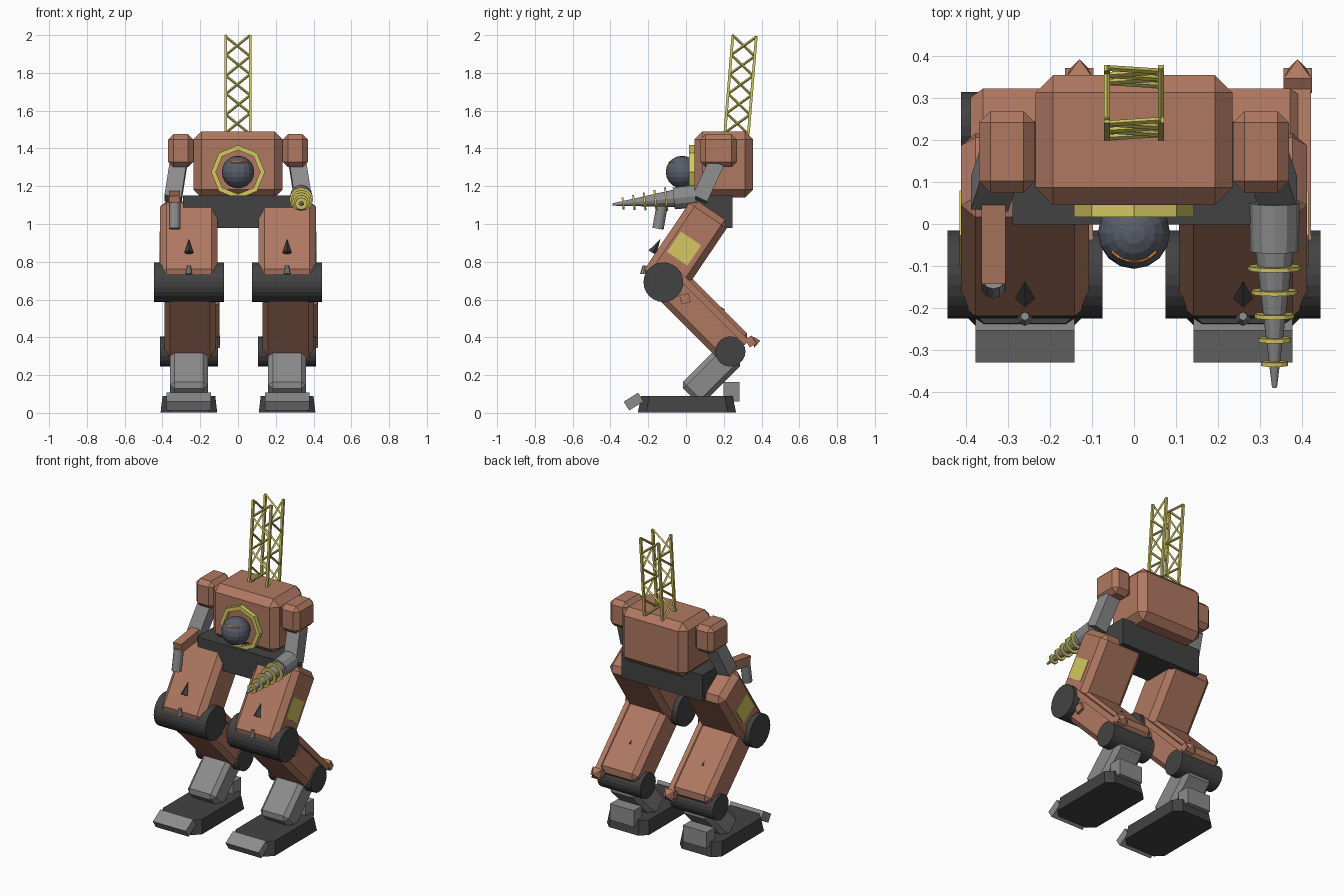
import bpy, bmesh, math
from mathutils import Vector, Matrix

if "Cube" in bpy.data.objects:
    bpy.data.objects.remove(bpy.data.objects["Cube"])


def material(name, rgb):
    m = bpy.data.materials.new(name)
    m.diffuse_color = (*rgb, 1)
    m.use_nodes = True
    m.node_tree.nodes["Principled BSDF"].inputs["Base Color"].default_value = m.diffuse_color
    return m


RUST = material("rust", (0.43, 0.19, 0.12))
YELLOW = material("yellow", (0.66, 0.58, 0.12))
DARK = material("dark", (0.055, 0.055, 0.055))
STEEL = material("steel", (0.26, 0.26, 0.26))
BLUE = material("blue_grey", (0.1, 0.11, 0.14))
ORANGE = material("orange", (0.8, 0.25, 0.04))


def finish(name, bm, mat):
    me = bpy.data.meshes.new(name)
    bm.to_mesh(me)
    bm.free()
    me.materials.append(mat)
    ob = bpy.data.objects.new(name, me)
    bpy.context.collection.objects.link(ob)
    return ob


def box(name, c, size, mat, rx=0, bevel=0, ry=0, upright=False, top=1):
    """Box at c, tilted rx/ry degrees, chamfered (upright: only the z edges), top face scaled."""
    bm = bmesh.new()
    bmesh.ops.create_cube(bm, size=1)
    bmesh.ops.scale(bm, vec=size, verts=bm.verts)
    if bevel:
        edges = [e for e in bm.edges
                 if not upright or abs(e.verts[0].co.z - e.verts[1].co.z) > 1e-4]
        bmesh.ops.bevel(bm, geom=edges, offset=bevel, segments=1, affect='EDGES')
    bmesh.ops.scale(bm, vec=(top, top, 1), verts=[v for v in bm.verts if v.co.z > 0])
    rot = Matrix.Rotation(math.radians(rx), 4, 'X') @ Matrix.Rotation(math.radians(ry), 4, 'Y')
    bm.transform(Matrix.Translation(c) @ rot)
    return finish(name, bm, mat)


def bar(name, a, b, r1, r2, mat, n=12, turn=0):
    """Cylinder or cone from a (radius r1) to b (radius r2)."""
    a, b = Vector(a), Vector(b)
    d = b - a
    bm = bmesh.new()
    bmesh.ops.create_cone(bm, cap_ends=True, segments=n, radius1=r1, radius2=r2, depth=d.length)
    rot = Vector((0, 0, 1)).rotation_difference(d).to_matrix().to_4x4()
    bm.transform(Matrix.Translation((a + b) / 2) @ rot @ Matrix.Rotation(math.radians(turn), 4, 'Z'))
    return finish(name, bm, mat)


# torso and hips
box("torso", (0, 0.2, 1.315), (0.47, 0.31, 0.35), RUST, bevel=0.042)
box("pelvis", (0, 0.122, 1.065), (0.58, 0.246, 0.17), DARK)

# head ball with visor strip
bm = bmesh.new()
bmesh.ops.create_uvsphere(bm, u_segments=16, v_segments=10, radius=0.086)
bm.transform(Matrix.Translation((0, -0.021, 1.275)))
finish("head", bm, BLUE)
arc = [math.radians(t) for t in range(-140, -39, 20)]
for t0, t1 in zip(arc, arc[1:]):
    p, q = [(0.069 * math.cos(t), -0.021 + 0.069 * math.sin(t), 1.326) for t in (t0, t1)]
    bar("visor", p, q, 0.004, 0.004, ORANGE, 4)

# eight-sided chest ring
bm = bmesh.new()
rings = []
for y, r in ((0.017, 0.143), (0.017, 0.117), (0.045, 0.117), (0.045, 0.143)):
    rings.append([bm.verts.new((r * math.cos(k * math.pi / 4), y, 1.275 + r * math.sin(k * math.pi / 4)))
                  for k in range(8)])
for i in range(4):
    for k in range(8):
        bm.faces.new((rings[i][k], rings[i][(k + 1) % 8],
                      rings[(i + 1) % 4][(k + 1) % 8], rings[(i + 1) % 4][k]))
bmesh.ops.recalc_face_normals(bm, faces=bm.faces)
finish("chest_ring", bm, YELLOW)

# shoulders and upper arms
for s in (-1, 1):
    box("shoulder", (s * 0.303, 0.172, 1.388), (0.134, 0.195, 0.175), RUST, bevel=0.028)
    box("upper_arm", (s * 0.33, 0.115, 1.225), (0.09, 0.085, 0.21), STEEL, rx=-25, ry=-s * 8)

# left forearm with a hanging barrel
box("forearm", (-0.335, -0.03, 1.135), (0.058, 0.22, 0.06), RUST, rx=8)
bar("barrel", (-0.335, -0.125, 1.11), (-0.335, -0.148, 0.975), 0.03, 0.03, STEEL)


# right forearm drill with cutting rings
def drill_at(y):
    return Vector((0.335, y, 1.147 + (y - 0.05) * 0.1))


bar("drill_housing", drill_at(0.05), drill_at(-0.065), 0.06, 0.058, STEEL)
bar("drill_cone", drill_at(-0.06), drill_at(-0.39), 0.046, 0.006, STEEL)
for i in range(5):
    y, r = -0.105 - 0.057 * i, 0.063 - 0.0078 * i
    bar("drill_ring", drill_at(y + 0.005), drill_at(y - 0.005), r, r, YELLOW)


# lattice mast leaning back
def mast(sx, sy, t):
    return Vector((sx * 0.064, 0.268 + 0.042 * t + sy * 0.062, 1.48 + 0.515 * t - sy * 0.004))


corners = [(-1, -1), (1, -1), (1, 1), (-1, 1)]
for i, c in enumerate(corners):
    bar("mast_post", mast(*c, 0), mast(*c, 1), 0.01, 0.01, YELLOW, 4, 45)
    n = corners[(i + 1) % 4]
    for k in range(5):
        a, b = (c, n) if k % 2 == 0 else (n, c)
        bar("mast_brace", mast(*a, k / 5), mast(*b, (k + 1) / 5), 0.007, 0.007, YELLOW, 4)

# legs: the same leg is repeated on both sides
for x in (-0.26, 0.26):
    # thigh
    box("thigh", (x, -0.002, 0.869), (0.305, 0.24, 0.49), RUST, rx=-34, bevel=0.034)
    s = math.copysign(1, x)
    box("thigh_panel", (x + s * 0.15, -0.01, 0.87), (0.012, 0.13, 0.13), YELLOW, rx=-34)
    bar("thigh_spike", (x, -0.178, 0.848), (x, -0.136, 0.92), 0.024, 0, DARK, 4)
    bar("knee_stud", (x, -0.225, 0.735), (x, -0.22, 0.78), 0.018, 0.01, STEEL, 8)
    # knee and shin
    bar("knee_joint", (x - 0.185, -0.12, 0.692), (x + 0.185, -0.12, 0.692), 0.105, 0.105, DARK, 24)
    box("shin", (x + 0.006, 0.088, 0.512), (0.272, 0.205, 0.52), RUST, rx=45, bevel=0.03)
    bar("shin_spike", (x, 0.19, 0.53), (x, 0.13, 0.595), 0.024, 0, DARK, 4)
    # side rail with pointed end
    box("shin_rail", (x + 0.13, 0.135, 0.558), (0.065, 0.035, 0.53), RUST, rx=45)
    box("rail_cap", (x + 0.13, 0.342, 0.378), (0.068, 0.04, 0.05), RUST, rx=30)
    bar("rail_tip", (x + 0.13, 0.355, 0.375), (x + 0.13, 0.393, 0.383), 0.045, 0.0, RUST, 4, 45)
    box("shin_block", (x + 0.13, -0.005, 0.605), (0.06, 0.05, 0.05), RUST, rx=15)
    # ankle, lower leg and foot
    bar("ankle_joint", (x - 0.153, 0.235, 0.325), (x + 0.153, 0.235, 0.325), 0.08, 0.08, DARK, 20)
    box("lower_leg", (x, 0.135, 0.205), (0.2, 0.155, 0.32), STEEL, rx=-45, bevel=0.025)
    box("heel", (x, 0.24, 0.112), (0.17, 0.085, 0.105), STEEL)
    box("foot", (x, 0.005, 0.046), (0.3, 0.52, 0.088), DARK, bevel=0.045, upright=True, top=0.93)
    box("toe", (x, -0.277, 0.06), (0.236, 0.09, 0.055), STEEL, rx=32)
